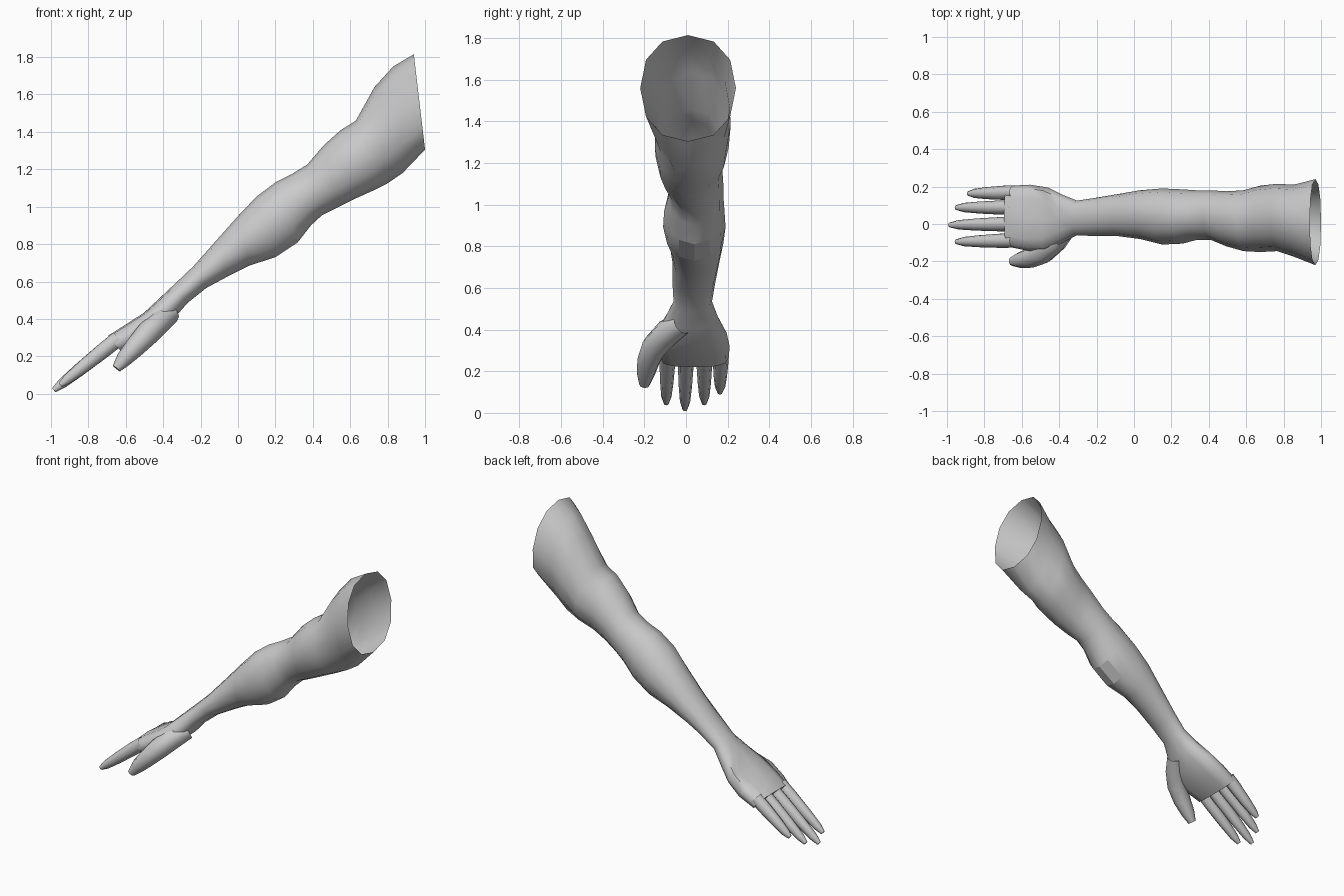
import bpy, bmesh, math
from mathutils import Vector

if "Cube" in bpy.data.objects:
    bpy.data.objects.remove(bpy.data.objects["Cube"])

skin = bpy.data.materials.new("plain grey")
skin.diffuse_color = (0.6, 0.6, 0.6, 1)
skin.use_nodes = True
skin.node_tree.nodes["Principled BSDF"].inputs["Base Color"].default_value = skin.diffuse_color


def loft(name, rings, cap_end=True, flat=lambda c, n: False):
    """Skin a list of equal-length point rings; the first end stays open."""
    bm = bmesh.new()
    loops = [[bm.verts.new(p) for p in ring] for ring in rings]
    count = len(loops[0])
    for a, b in zip(loops, loops[1:]):
        for i in range(count):
            j = (i + 1) % count
            bm.faces.new((a[i], a[j], b[j], b[i]))
    if cap_end:
        bm.faces.new(loops[-1])
    bm.normal_update()
    # the open tube must face outwards
    first = bm.faces[:][0]
    mid = sum((v.co for v in loops[0]), Vector()) / count
    if first.normal.dot(first.calc_center_median() - mid) < 0:
        bmesh.ops.reverse_faces(bm, faces=bm.faces[:])
    bm.normal_update()
    mesh = bpy.data.meshes.new(name)
    bm.to_mesh(mesh)
    bm.free()
    obj = bpy.data.objects.new(name, mesh)
    bpy.context.collection.objects.link(obj)
    mesh.materials.append(skin)
    bpy.context.view_layer.objects.active = obj
    obj.select_set(True)
    bpy.ops.object.shade_smooth_by_angle(angle=math.radians(50))
    obj.select_set(False)
    for p in mesh.polygons:
        if flat(p.center, p.normal):
            p.use_smooth = False
    return obj


def section(tx, tz, bx, bz, y0, y1, power=1.0, count=12):
    """Rounded ring between a top point, a bottom point and two side limits."""
    top, bottom = Vector((tx, 0, tz)), Vector((bx, 0, bz))
    mid, half = (top + bottom) / 2, (top - bottom) / 2
    ring = []
    for i in range(count):
        a = 2 * math.pi * i / count
        c, s = math.cos(a), math.sin(a)
        u = math.copysign(abs(c) ** power, c)
        v = math.copysign(abs(s) ** power, s)
        ring.append(mid + half * u + Vector((0, (y0 + y1) / 2 + v * (y1 - y0) / 2, 0)))
    return ring


# Arm and palm: top x, z, bottom x, z, side limits, squareness
arm = [
    (.94, 1.815, 1.0, 1.305, -.22, .24, .9),
    (.83, 1.75, .88, 1.18, -.175, .21),
    (.73, 1.64, .80, 1.125, -.145, .215),
    (.63, 1.46, .72, 1.085, -.15, .205),
    (.55, 1.41, .62, 1.04, -.145, .18),
    (.46, 1.33, .53, .995, -.12, .175),
    (.37, 1.225, .45, .955, -.085, .18),
    (.28, 1.17, .39, .90, -.085, .18),
    (.20, 1.13, .32, .81, -.105, .185),
    (.10, 1.055, .20, .73, -.11, .19),
    (0, .95, .06, .685, -.08, .18),
    (-.12, .815, -.05, .63, -.065, .16),
    (-.24, .68, -.17, .565, -.065, .14),
    (-.34, .585, -.27, .485, -.06, .125),
    (-.42, .51, -.34, .405, -.10, .155, .85),
    (-.50, .435, -.42, .335, -.145, .195, .75),
    (-.60, .37, -.51, .27, -.145, .21, .7),
    (-.695, .31, -.62, .22, -.125, .205, .7),
]
rings = [section(*r) for r in arm]
rings[15][1] += Vector((.02, 0, -.03))  # hollow on the back of the hand
loft("arm_and_palm", rings,
     flat=lambda c, n: .2 < c.x < .33 and n.z < -.6 and 0 < c.y < .12)


def digit(name, path, width=1.0, count=8):
    """Tapered tube along (x, y, z, radius) points."""
    pts = [Vector(p[:3]) for p in path]
    out = []
    for i, p in enumerate(pts):
        t = (pts[min(i + 1, len(pts) - 1)] - pts[max(i - 1, 0)]).normalized()
        side = Vector((0, 1, 0))
        side = (side - t * side.dot(t)).normalized()
        up = t.cross(side)
        r = path[i][3]
        out.append([p + side * r * width * math.cos(a) + up * r * math.sin(a)
                    for a in (2 * math.pi * k / count for k in range(count))])
    return loft(name, out)


# Four fingers: side position at root and tip, tip x
for name, y0, y1, tip in [("index_finger", -.088, -.095, -.95), ("middle_finger", 0, -.005, -.985),
                          ("ring_finger", .088, .088, -.95), ("little_finger", .168, .163, -.885)]:
    start = -.64
    line = [(0, .042), (.25, .041), (.6, .035), (.87, .027), (1, .014)]
    digit(name, [(start + (tip - start) * f, y0 + (y1 - y0) * f,
                  .295 + (tip - start) * f * .80, r) for f, r in line], .92)

# Thumb
digit("thumb", [(-.36, -.02, .43, .055), (-.42, -.09, .385, .065), (-.485, -.15, .32, .064),
                (-.55, -.18, .25, .055), (-.61, -.193, .185, .043), (-.65, -.2, .135, .025)], 1.0)
